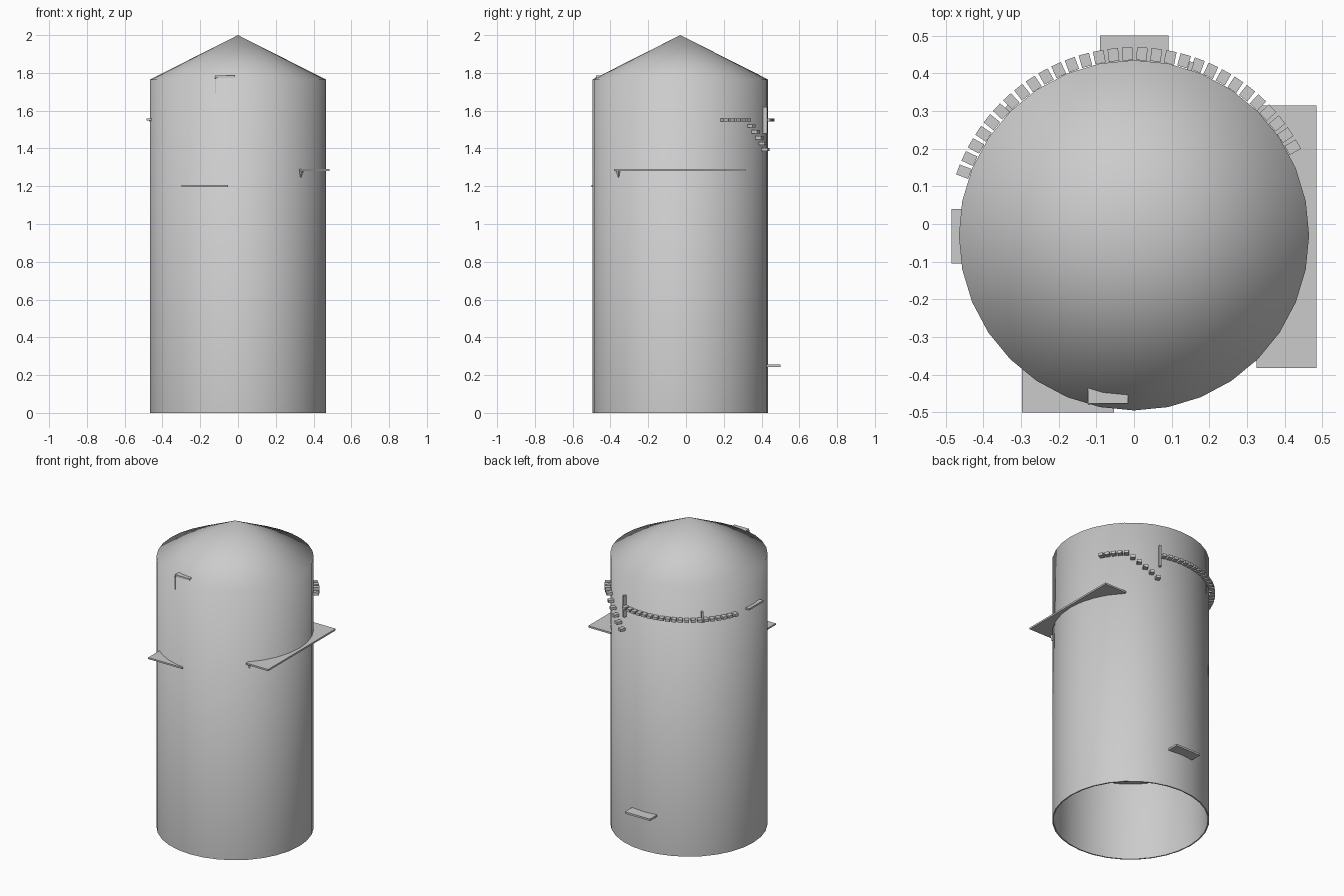
import bpy, bmesh, math
from mathutils import Matrix, Vector

if "Cube" in bpy.data.objects:
    bpy.data.objects.remove(bpy.data.objects["Cube"])

CY, R, SIDES = -0.03, 0.465, 32


def finish(name, bm):
    me = bpy.data.meshes.new(name)
    bm.to_mesh(me)
    bm.free()
    ob = bpy.data.objects.new(name, me)
    bpy.context.collection.objects.link(ob)
    return ob


def box(name, lo, hi):
    lo, hi = Vector(lo), Vector(hi)
    bm = bmesh.new()
    bmesh.ops.create_cube(bm, size=1, matrix=Matrix.Translation((lo + hi) / 2)
                          @ Matrix.Diagonal((*(hi - lo), 1)))
    return finish(name, bm)


def polar_box(name, deg, r, z, size):
    """Box turned to face outward at an angle around the tower."""
    bm = bmesh.new()
    bmesh.ops.create_cube(bm, size=1, matrix=Matrix.Translation((0, CY, 0))
                          @ Matrix.Rotation(math.radians(deg), 4, 'Z')
                          @ Matrix.Translation((r, 0, z))
                          @ Matrix.Diagonal((*size, 1)))
    return finish(name, bm)


# Tower shell: outer wall, conical roof, thin inner wall, open bottom
def ring(bm, r, z):
    return [bm.verts.new((r * math.cos(2 * math.pi * i / SIDES),
                          CY + r * math.sin(2 * math.pi * i / SIDES), z))
            for i in range(SIDES)]


bm = bmesh.new()
T = 0.008
inner = [ring(bm, R - T, z) for z in (1.76, 0)]
outer = [ring(bm, R, z) for z in (0, 1.765)]
loops = inner + outer
tip_in = bm.verts.new((0, CY, 1.99))
tip_out = bm.verts.new((0, CY, 2.0))
for i in range(SIDES):
    j = (i + 1) % SIDES
    for a, b in zip(loops, loops[1:]):
        bm.faces.new((a[i], a[j], b[j], b[i]))
    bm.faces.new((outer[1][i], outer[1][j], tip_out))
    bm.faces.new((inner[0][j], inner[0][i], tip_in))
bmesh.ops.recalc_face_normals(bm, faces=bm.faces)
for f in bm.faces:
    f.smooth = True
for e in bm.edges:      # crisp bottom rim only
    if all(v.co.z < 0.001 for v in e.verts):
        e.smooth = False
finish("tower_shell", bm)

# Interior floor
bm = bmesh.new()
bmesh.ops.create_cone(bm, cap_ends=True, segments=SIDES, radius1=R - 0.004,
                      radius2=R - 0.004, depth=0.02,
                      matrix=Matrix.Translation((0, CY, 0.52)))
finish("interior_floor", bm)

# Platforms that run through the wall
box("right_platform", (0.325, -0.382, 1.281), (0.485, 0.315, 1.292))
box("front_platform", (-0.298, -0.5, 1.196), (-0.053, -0.37, 1.206))
box("left_platform", (-0.485, -0.105, 1.547), (-0.42, 0.04, 1.558))
box("back_platform", (-0.09, 0.38, 0.243), (0.092, 0.5, 0.255))
box("roof_ledge", (-0.122, -0.476, 1.773), (-0.016, -0.40, 1.785))
box("ledge_leg", (-0.122, -0.481, 1.69), (-0.117, -0.465, 1.775))

# Small tapered bracket below the right platform
bm = bmesh.new()
bmesh.ops.create_cone(bm, cap_ends=True, segments=4, radius1=0.003, radius2=0.014,
                      depth=0.035, matrix=Matrix.Translation((0.333, -0.358, 1.265)))
finish("platform_bracket", bm)

# Ring of steps: a level run, a descending flight, then a long level run
for k in range(30):
    drop = 0.031 * (k - 4) if 5 <= k <= 9 else 0
    polar_box(f"step_{k + 1}", 29 + 4.5 * k, 0.482, 1.55 - drop, (0.034, 0.028, 0.017))

# Rail posts at the breaks in the step ring
polar_box("tall_post", 71.5, 0.47, 1.55, (0.03, 0.012, 0.14))
polar_box("short_post", 134.6, 0.471, 1.565, (0.022, 0.01, 0.07))
